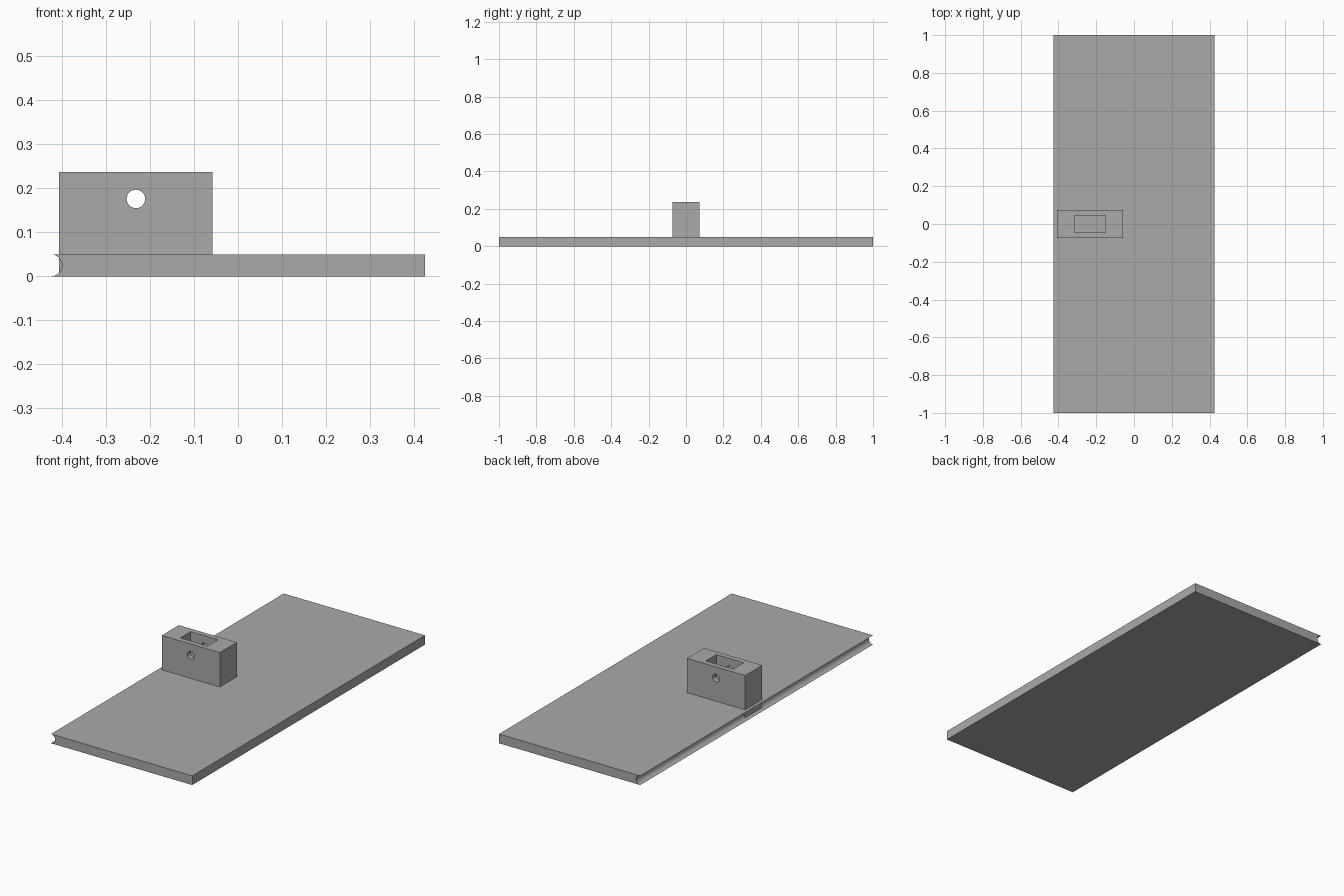
import bpy
import bmesh
import math

old = bpy.data.objects.get("Cube")
if old:
    bpy.data.objects.remove(old)

grey = bpy.data.materials.new("plain_grey")
grey.use_nodes = True
colour = (0.4, 0.4, 0.4, 1)
grey.diffuse_color = colour
grey.node_tree.nodes["Principled BSDF"].inputs["Base Color"].default_value = colour


def finish(name, bm):
    bmesh.ops.recalc_face_normals(bm, faces=bm.faces)
    mesh = bpy.data.meshes.new(name)
    bm.to_mesh(mesh)
    bm.free()
    mesh.materials.append(grey)
    ob = bpy.data.objects.new(name, mesh)
    bpy.context.collection.objects.link(ob)
    return ob


def box(name, low, high):
    bm = bmesh.new()
    bmesh.ops.create_cube(bm, size=1)
    for v in bm.verts:
        v.co = [l + (c + 0.5) * (h - l) for c, l, h in zip(v.co, low, high)]
    return finish(name, bm)


def cut(target, cutter):
    mod = target.modifiers.new(cutter.name, "BOOLEAN")
    mod.operation = "DIFFERENCE"
    mod.solver = "EXACT"
    mod.object = cutter
    bpy.context.view_layer.objects.active = target
    bpy.ops.object.modifier_apply(modifier=mod.name)
    bpy.data.objects.remove(cutter)


def smooth(ob):
    bpy.ops.object.select_all(action="DESELECT")
    ob.select_set(True)
    bpy.context.view_layer.objects.active = ob
    bpy.ops.object.shade_smooth_by_angle(angle=math.radians(30))


# Base plate: a profile with a half-round groove, extruded along y
half_width, thick = 0.425, 0.05
radius = thick / 2
profile = [(half_width, 0), (half_width, thick)]
steps = 16
for i in range(steps + 1):
    a = math.pi / 2 - math.pi * i / steps
    profile.append((-half_width + radius * math.cos(a), radius + radius * math.sin(a)))
bm = bmesh.new()
face = bm.faces.new([bm.verts.new((x, -1, z)) for x, z in profile])
grown = bmesh.ops.extrude_face_region(bm, geom=[face])
bmesh.ops.translate(bm, vec=(0, 2, 0),
                    verts=[g for g in grown["geom"] if isinstance(g, bmesh.types.BMVert)])
smooth(finish("base_plate", bm))

# Mounting block, sunk into the plate so its end shows inside the groove
block = box("mounting_block", (-0.407, -0.073, 0.004), (-0.058, 0.073, 0.237))
cut(block, box("pocket_cutter", (-0.316, -0.045, 0.1), (-0.151, 0.045, 0.3)))

# Round cross hole through both side walls
bpy.ops.mesh.primitive_cylinder_add(vertices=32, radius=0.021, depth=0.4,
                                    location=(-0.232, 0, 0.176),
                                    rotation=(math.pi / 2, 0, 0))
pin = bpy.context.object
pin.name = "pin_hole_cutter"
pin.data.materials.append(grey)
cut(block, pin)
smooth(block)
